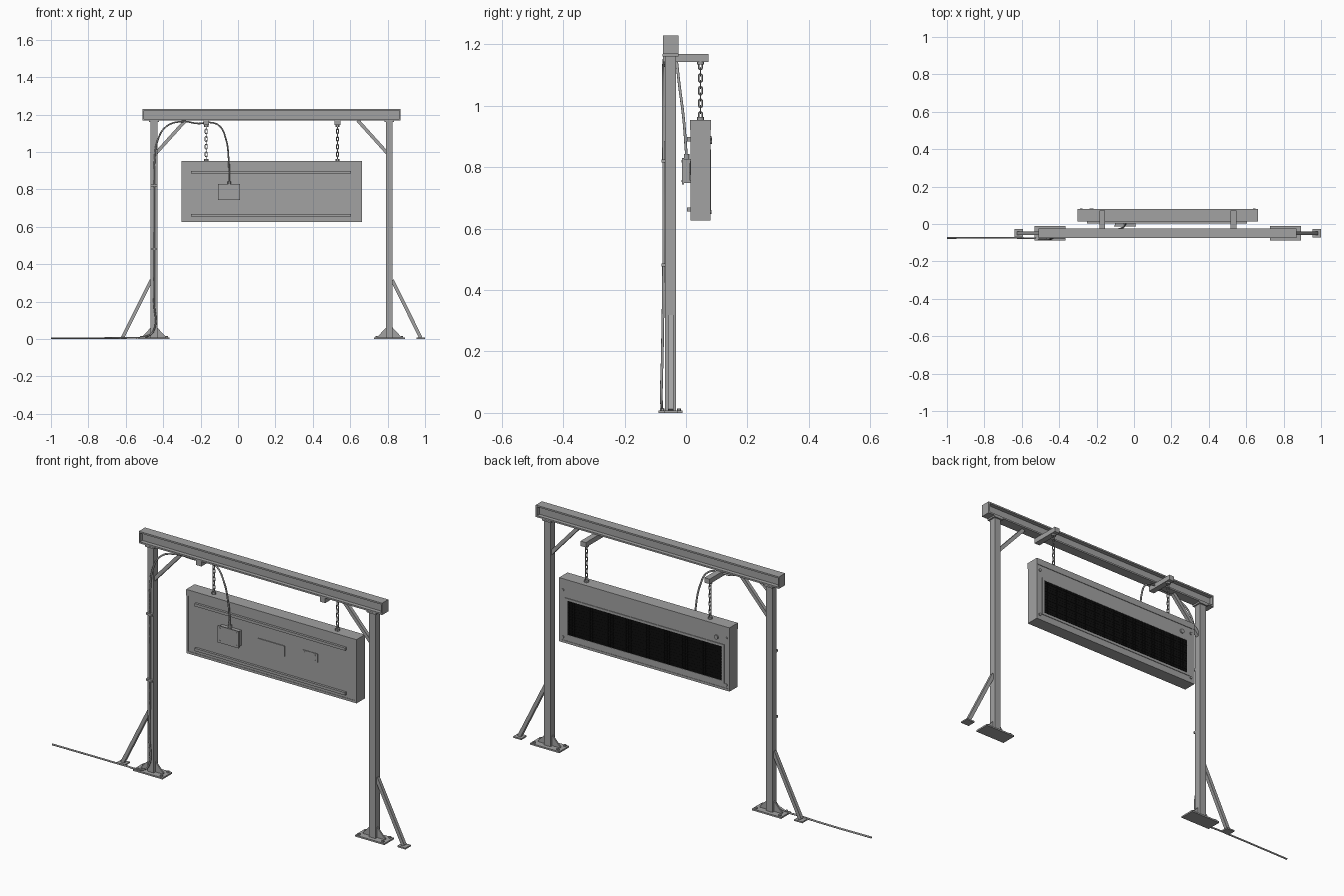
import bpy, bmesh, math
from mathutils import Vector, Matrix

if "Cube" in bpy.data.objects:
    bpy.data.objects.remove(bpy.data.objects["Cube"])


def mat(name, r, g, b):
    m = bpy.data.materials.new(name)
    m.diffuse_color = (r, g, b, 1)
    m.use_nodes = True
    m.node_tree.nodes["Principled BSDF"].inputs["Base Color"].default_value = m.diffuse_color
    return m


GREY = mat("steel grey", 0.36, 0.36, 0.36)
BLACK = mat("screen black", 0.004, 0.004, 0.004)


def finish(name, bm, material=GREY, smooth=False):
    bmesh.ops.recalc_face_normals(bm, faces=bm.faces)
    me = bpy.data.meshes.new(name)
    bm.to_mesh(me)
    bm.free()
    ob = bpy.data.objects.new(name, me)
    bpy.context.collection.objects.link(ob)
    me.materials.append(material)
    if smooth:
        for o in bpy.context.selected_objects:
            o.select_set(False)
        ob.select_set(True)
        bpy.context.view_layer.objects.active = ob
        bpy.ops.object.shade_smooth_by_angle()
    return ob


def add_box(bm, x0, x1, y0, y1, z0, z1):
    m = Matrix.Translation(((x0 + x1) / 2, (y0 + y1) / 2, (z0 + z1) / 2))
    bmesh.ops.create_cube(bm, size=1, matrix=m @ Matrix.Diagonal((x1 - x0, y1 - y0, z1 - z0, 1)))


def boxes(name, *items, material=GREY):
    bm = bmesh.new()
    for b in items:
        add_box(bm, *b)
    return finish(name, bm, material)


def discs(name, points, r, depth, axis="Z", sides=12):
    bm = bmesh.new()
    rot = Matrix.Rotation(math.pi / 2, 4, "X") if axis == "Y" else Matrix()
    for p in points:
        bmesh.ops.create_cone(bm, cap_ends=True, segments=sides, radius1=r, radius2=r,
                              depth=depth, matrix=Matrix.Translation(p) @ rot)
    return finish(name, bm, smooth=True)


def prism(name, pts, axis, a, b):
    """Extrude a 2D outline along x (points y,z) or y (points x,z)."""
    bm = bmesh.new()
    place = (lambda p: (a, p[0], p[1])) if axis == "X" else (lambda p: (p[0], a, p[1]))
    f = bm.faces.new([bm.verts.new(place(p)) for p in pts])
    r = bmesh.ops.extrude_face_region(bm, geom=[f])
    d = Vector((b - a, 0, 0)) if axis == "X" else Vector((0, b - a, 0))
    bmesh.ops.translate(bm, vec=d, verts=[v for v in r["geom"] if isinstance(v, bmesh.types.BMVert)])
    return finish(name, bm)


def strut(name, p, q, w, y0, y1):
    """Flat bar between two (x, z) points."""
    p, q = Vector(p), Vector(q)
    d = (q - p).normalized()
    n = Vector((-d.y, d.x)) * w / 2
    prism(name, [p + n, q + n, q - n, p - n], "Y", y0, y1)


CX, YC = 0.18, -0.05     # gantry centre

# I-section top beam with end plates
t, w, zb, zt = 0.025, 0.005, 1.168, 1.229
half = [(t, zb), (t, zb + 0.008), (w, zb + 0.008), (w, zt - 0.008), (t, zt - 0.008), (t, zt)]
prism("top_beam", [(YC + y, z) for y, z in half] + [(YC - y, z) for y, z in reversed(half)],
      "X", -0.505, 0.865)
boxes("beam_end_plates", *[(x, x + 0.007, YC - t, YC + t, zb, zt) for x in (-0.51, 0.863)])

# Posts, bases and braces, one set per side
for side, s in (("left", -1), ("right", 1)):
    px = CX + s * 0.629
    X = lambda d: px + s * d     # offset outwards from the post
    boxes(side + "_post", (px - 0.018, px + 0.018, YC - 0.018, YC + 0.018, 0.006, 1.162))
    boxes(side + "_post_cap", (px - 0.026, px + 0.026, YC - 0.026, YC + 0.026, 1.16, zb))
    boxes(side + "_base_plate", (px - 0.083, px + 0.083, YC - 0.039, YC + 0.039, 0, 0.008))
    discs(side + "_base_bolts", [(px + i * 0.068, YC + j * 0.027, 0.011)
                                 for i in (-1, 1) for j in (-1, 1)], 0.007, 0.008, sides=6)
    for k, g in (("outer", 1), ("inner", -1)):
        prism(f"{side}_{k}_gusset", [(X(g * 0.017), 0.008), (X(g * 0.062), 0.008),
                                     (X(g * 0.062), 0.013), (X(g * 0.017), 0.062)],
              "Y", YC - 0.004, YC + 0.004)
    strut(side + "_foot_brace", (X(0.168), 0.008), (X(0.015), 0.315), 0.018, YC - 0.009, YC + 0.009)
    boxes(side + "_brace_foot", (px + s * 0.168 - 0.023, px + s * 0.168 + 0.023,
                                 YC - 0.022, YC + 0.022, 0, 0.007))
    strut(side + "_knee_brace", (X(-0.012), 0.995), (X(-0.168), 1.168), 0.018, YC - 0.009, YC + 0.009)


# Hanging arms and chains
def add_link(bm, c, turned, L=0.031, W=0.017, r=0.0024, n=12, k=6):
    rings = []
    R = W / 2 - r
    S = L / 2 - W / 2
    for i in range(n):
        a = 2 * math.pi * (i + 0.5) / n
        off = S if math.sin(a) > 0 else -S
        ring = []
        for j in range(k):
            b = 2 * math.pi * j / k
            rad = R + r * math.cos(b)
            u, v, z = rad * math.cos(a), r * math.sin(b), rad * math.sin(a) + off
            ring.append(bm.verts.new(c + Vector((v, u, z) if turned else (u, v, z))))
        rings.append(ring)
    for i in range(n):
        A, B = rings[i], rings[(i + 1) % n]
        for j in range(k):
            bm.faces.new((A[j], A[(j + 1) % k], B[(j + 1) % k], B[j]))


SY = 0.047
for side, x in (("left", -0.17), ("right", 0.532)):
    boxes(side + "_hanging_arm", (x - 0.015, x + 0.015, -0.075, 0.073, 1.143, 1.168))
    bm = bmesh.new()
    for i in range(9):
        add_link(bm, Vector((x, SY, 1.131 - i * 0.0205)), i % 2 == 0)
    finish(side + "_chain", bm, smooth=True)
    discs(side + "_chain_lugs", [(x, SY, 1.14), (x, SY, 0.957)], 0.011, 0.012)

# Sign cabinet
x0, x1 = -0.303, 0.663
boxes("sign_cabinet", (x0 + 0.006, x1 - 0.006, 0.016, 0.078, 0.635, 0.925))
boxes("sign_top_cap", (x0, x1, 0.013, 0.081, 0.921, 0.953))
boxes("sign_bottom_rail", (x0, x1, 0.014, 0.080, 0.626, 0.638))
boxes("sign_side_trims", *[(x, x + 0.01, 0.014, 0.080, 0.636, 0.922) for x in (x0, x1 - 0.01)])
boxes("rear_rails", *[(-0.25, 0.605, 0.004, 0.017, z, z + 0.014) for z in (0.884, 0.655)])

# Display face: frame, black panel and pixel grid
a, b, c, d = -0.258, 0.616, 0.672, 0.846
boxes("screen_frame", (a - 0.014, b + 0.014, 0.077, 0.081, d, d + 0.012),
      (a - 0.014, b + 0.014, 0.077, 0.081, c - 0.012, c),
      (a - 0.014, a, 0.077, 0.081, c, d), (b, b + 0.014, 0.077, 0.081, c, d))
boxes("screen_panel", (a, b, 0.076, 0.0795, c, d), material=BLACK)
nx, nz = 60, 12
sx, sz = (b - a) / nx, (d - c) / nz
boxes("screen_pixels", *[(a + (i + 0.15) * sx, a + (i + 0.85) * sx, 0.079, 0.081,
                          c + (j + 0.15) * sz, c + (j + 0.85) * sz)
                         for i in range(nx) for j in range(nz)], material=BLACK)
discs("face_screws", [(x, 0.080, z) for x in (-0.283, 0.643) for z in (0.654, 0.894)],
      0.007, 0.006, "Y")
discs("light_sensor", [(-0.228, 0.080, 0.886)], 0.011, 0.008, "Y", 16)

# Rear junction box, label plate and vent plate
boxes("junction_box", (-0.102, 0.008, -0.008, 0.017, 0.748, 0.826))
boxes("junction_box_lid", (-0.106, 0.012, -0.013, -0.007, 0.744, 0.83))
discs("lid_screws", [(x, -0.013, z) for x in (-0.095, 0.001) for z in (0.755, 0.819)],
      0.004, 0.003, "Y", 8)
discs("cable_gland", [(-0.047, 0.002, 0.834)], 0.009, 0.018)
boxes("label_plate", (0.105, 0.255, 0.012, 0.017, 0.757, 0.811))
boxes("service_plate", (0.355, 0.442, 0.013, 0.017, 0.775, 0.82))
discs("service_screws", [(x, 0.0125, z) for x in (0.369, 0.428) for z in (0.784, 0.811)],
      0.003, 0.003, "Y", 8)

# Power cable from the box, over the beam, down the left post and along the ground
path = [(-0.047, 0.002, 0.83), (-0.05, -0.008, 0.96), (-0.065, -0.022, 1.07),
        (-0.1, -0.03, 1.14), (-0.15, -0.034, 1.158), (-0.21, -0.045, 1.152),
        (-0.3, -0.065, 1.163), (-0.385, -0.073, 1.135), (-0.43, -0.074, 1.06),
        (-0.446, -0.074, 0.95), (-0.448, -0.073, 0.82), (-0.448, -0.073, 0.48),
        (-0.449, -0.077, 0.2), (-0.453, -0.08, 0.04), (-0.49, -0.078, 0.014),
        (-0.6, -0.075, 0.007), (-0.75, -0.073, 0.005), (-1.0, -0.075, 0.005)]
cu = bpy.data.curves.new("power_cable", "CURVE")
cu.dimensions = "3D"
cu.bevel_depth = 0.0045
cu.bevel_resolution = 2
cu.use_fill_caps = True
cu.resolution_u = 6
sp = cu.splines.new("BEZIER")
sp.bezier_points.add(len(path) - 1)
for bp, p in zip(sp.bezier_points, path):
    bp.co = p
    bp.handle_left_type = bp.handle_right_type = "AUTO"
cu.materials.append(GREY)
bpy.context.collection.objects.link(bpy.data.objects.new("power_cable", cu))
boxes("cable_clips", *[(-0.467, -0.431, -0.08, -0.066, z - 0.005, z + 0.005) for z in (0.82, 0.482)])
